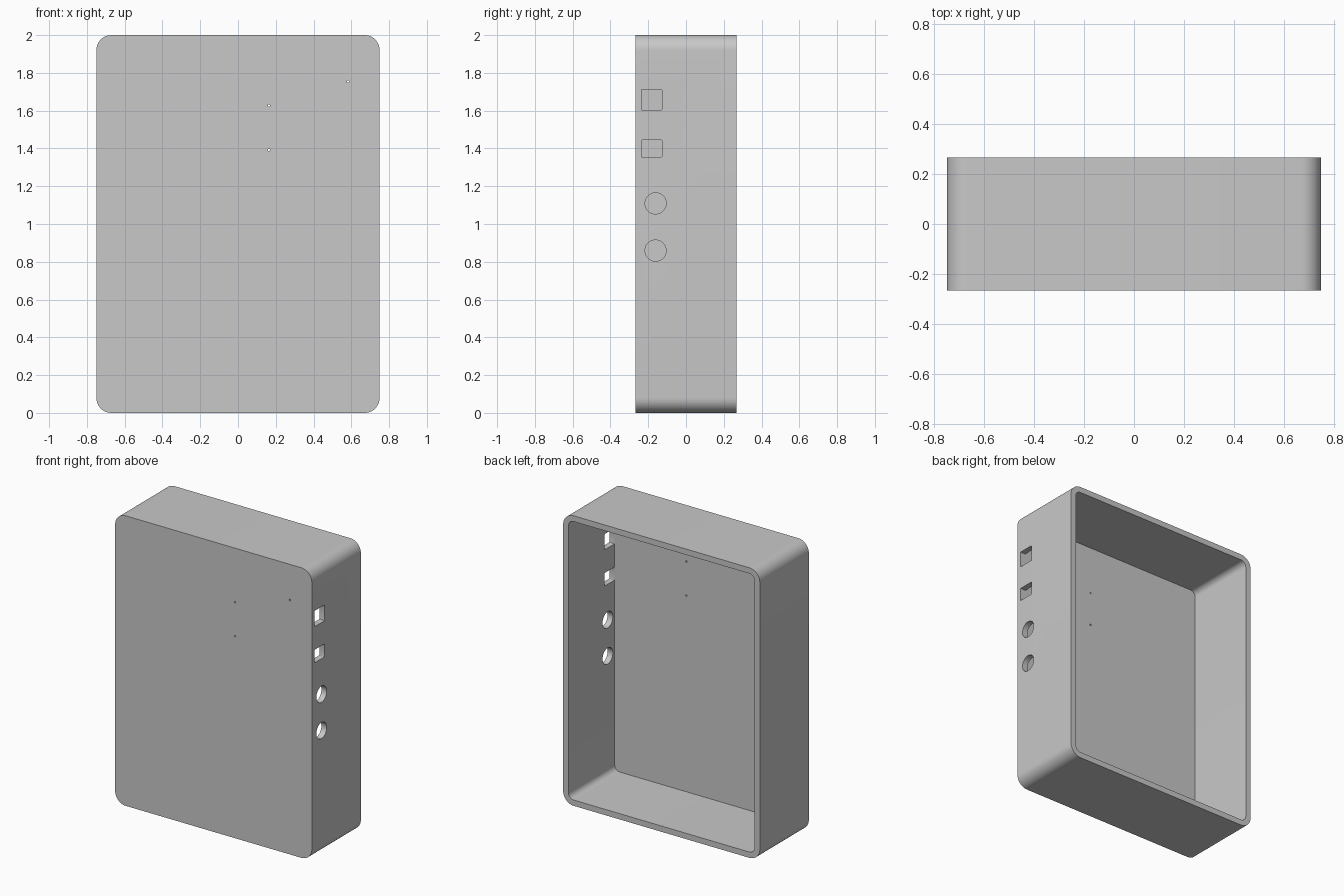
import bpy, bmesh, math
from mathutils import Matrix, Vector

cube = bpy.data.objects.get("Cube")
if cube:
    bpy.data.objects.remove(cube, do_unlink=True)

WIDTH, DEPTH, HEIGHT = 1.5, 0.534, 2.0
WALL, FLOOR, RADIUS = 0.04, 0.03, 0.08
FRONT = -DEPTH / 2

grey = bpy.data.materials.new("plain_grey")
grey.use_nodes = True
grey.diffuse_color = (0.58, 0.58, 0.58, 1)
grey.node_tree.nodes["Principled BSDF"].inputs["Base Color"].default_value = grey.diffuse_color


def rounded_rect(w, h, r, steps):
    """Outline of a rounded rectangle centred on the origin."""
    pts = []
    for i, (sx, sy) in enumerate([(1, 1), (-1, 1), (-1, -1), (1, -1)]):
        for k in range(steps + 1):
            a = math.pi / 2 * (i + k / steps)
            pts.append((sx * (w / 2 - r) + r * math.cos(a),
                        sy * (h / 2 - r) + r * math.sin(a)))
    return pts


def circle(r, sides):
    return [(r * math.cos(math.tau * i / sides), r * math.sin(math.tau * i / sides))
            for i in range(sides)]


def prism(name, outline, axis, start, length, centre):
    """Extrude an outline along x or y; the outline lies in the other axis and z."""
    bm = bmesh.new()
    if axis == "y":
        verts = [bm.verts.new((centre[0] + u, start, centre[1] + v)) for u, v in outline]
        push = Vector((0, length, 0))
    else:
        verts = [bm.verts.new((start, centre[0] + u, centre[1] + v)) for u, v in outline]
        push = Vector((length, 0, 0))
    face = bm.faces.new(verts)
    new = bmesh.ops.extrude_face_region(bm, geom=[face])["geom"]
    bmesh.ops.translate(bm, vec=push, verts=[g for g in new if isinstance(g, bmesh.types.BMVert)])
    bmesh.ops.recalc_face_normals(bm, faces=bm.faces)
    mesh = bpy.data.meshes.new(name)
    bm.to_mesh(mesh)
    bm.free()
    mesh.materials.append(grey)
    obj = bpy.data.objects.new(name, mesh)
    bpy.context.collection.objects.link(obj)
    return obj


# Enclosure body
case = prism("enclosure_shell", rounded_rect(WIDTH, HEIGHT, RADIUS, 12), "y",
             FRONT, DEPTH, (0, HEIGHT / 2))

# Cavity, open at the back
cutters = [prism("cavity_cutter",
                 rounded_rect(WIDTH - 2 * WALL, HEIGHT - 2 * WALL, RADIUS - WALL, 12),
                 "y", FRONT + FLOOR, DEPTH, (0, HEIGHT / 2))]

# Socket openings in the side wall: two rectangular, two round
side = WIDTH / 2 - WALL - 0.03
for z, h in ((1.658, 0.109), (1.399, 0.09)):
    cutters.append(prism("square_port_cutter", rounded_rect(0.109, h, 0.005, 3), "x",
                         side, 0.15, (-0.182, z)))
for z in (1.109, 0.859):
    cutters.append(prism("round_port_cutter", circle(0.056, 40), "x",
                         side, 0.15, (-0.161, z)))

# Pinholes through the front panel
for x, z in ((0.164, 1.627), (0.164, 1.392), (0.582, 1.754)):
    cutters.append(prism("pinhole_cutter", circle(0.006, 12), "y",
                         FRONT - 0.05, 0.15, (x, z)))

# Cut every opening, then bake the result and drop the cutters
for cutter in cutters:
    cutter.hide_render = True
    mod = case.modifiers.new(cutter.name, "BOOLEAN")
    mod.operation = "DIFFERENCE"
    mod.solver = "EXACT"
    mod.object = cutter

bpy.context.view_layer.update()
graph = bpy.context.evaluated_depsgraph_get()
baked = bpy.data.meshes.new_from_object(case.evaluated_get(graph))
case.modifiers.clear()
case.data = baked
for cutter in cutters:
    bpy.data.objects.remove(cutter, do_unlink=True)

# Smooth rounded corners, crisp edges
bpy.ops.object.select_all(action="DESELECT")
case.select_set(True)
bpy.context.view_layer.objects.active = case
bpy.ops.object.shade_smooth_by_angle(angle=math.radians(30))
